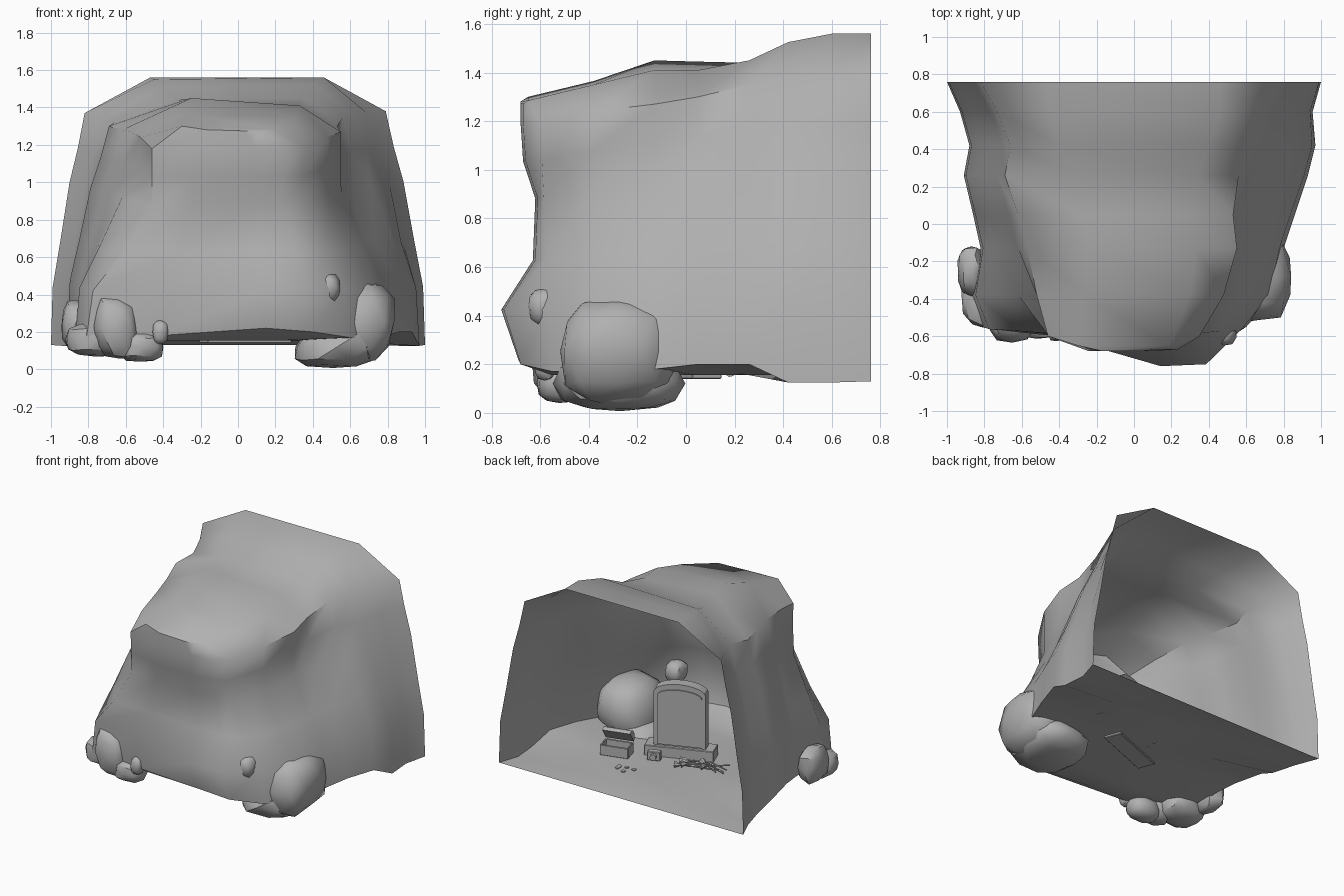
import bpy, bmesh, math, random
from mathutils import Vector, Matrix

random.seed(4)
cube = bpy.data.objects.get("Cube")
if cube:
    bpy.data.objects.remove(cube, do_unlink=True)

stone = bpy.data.materials.new("grey stone")
stone.use_nodes = True
GREY = (0.44, 0.44, 0.44, 1)
stone.diffuse_color = GREY
stone.node_tree.nodes["Principled BSDF"].inputs["Base Color"].default_value = GREY


def finish(name, bm, angle=40, matrix=None):
    if matrix:
        bm.transform(matrix)
    mesh = bpy.data.meshes.new(name)
    bm.to_mesh(mesh)
    bm.free()
    mesh.materials.append(stone)
    ob = bpy.data.objects.new(name, mesh)
    bpy.context.collection.objects.link(ob)
    bpy.ops.object.select_all(action="DESELECT")
    ob.select_set(True)
    bpy.context.view_layer.objects.active = ob
    bpy.ops.object.shade_smooth_by_angle(angle=math.radians(angle))
    return ob


def grid_faces(bm, rows):
    for a, b in zip(rows, rows[1:]):
        for i in range(len(a) - 1):
            bm.faces.new((a[i], b[i], b[i + 1], a[i + 1]))


def place(x, y, z, turn=0):
    return Matrix.Translation((x, y, z)) @ Matrix.Rotation(math.radians(turn), 4, "Z")


def box(name, size, matrix, bevel=0.004):
    bm = bmesh.new()
    bmesh.ops.create_cube(bm, size=1, matrix=Matrix.Diagonal((*size, 1)))
    bmesh.ops.bevel(bm, geom=bm.edges[:], offset=bevel, segments=1, affect="EDGES")
    return finish(name, bm, 30, matrix)


def rod(name, radius, length, matrix, sides=8, tip=None):
    bm = bmesh.new()
    bmesh.ops.create_cone(bm, cap_ends=True, segments=sides, radius1=radius,
                          radius2=radius if tip is None else tip, depth=length)
    return finish(name, bm, 40, matrix)


def arch_prism(name, width, side, rise, depth, matrix):
    """Upright slab with a rounded top."""
    bm = bmesh.new()
    h = width / 2
    pts = [(-h, 0), (h, 0)]
    pts += [(h * math.cos(a), side + rise * math.sin(a))
            for a in (math.pi * i / 10 for i in range(11))]
    face = bm.faces.new([bm.verts.new((x, -depth / 2, z)) for x, z in pts])
    out = bmesh.ops.extrude_face_region(bm, geom=[face])["geom"]
    bmesh.ops.translate(bm, vec=(0, depth, 0),
                        verts=[g for g in out if isinstance(g, bmesh.types.BMVert)])
    bmesh.ops.recalc_face_normals(bm, faces=bm.faces[:])
    return finish(name, bm, 30, matrix)


def rock(name, centre, radius, lean=0.0, rough=0.1):
    """Boulder: squared-off sphere with uneven corners."""
    bm = bmesh.new()
    bmesh.ops.create_icosphere(bm, subdivisions=2, radius=1)
    for v in bm.verts:
        p = v.co.normalized()
        p = Vector([math.copysign(abs(c) ** 0.75, c) for c in p])
        p *= 1 - rough * random.random()
        p.x += lean * p.z
        v.co = Vector(centre) + Vector([c * r for c, r in zip(p, radius)])
    return finish(name, bm, 35)


# Cave shell: arched rings from the open back to the front
# y, foot z, then for each side: foot x, shoulder x, shoulder z, crown x, crown z, lean gain
RINGS = [
    (.76, .13, (1, .82, 1.37, .47, 1.56, 1), (1, .79, 1.38, .46, 1.56, 1)),
    (.60, .125, (.93, .73, 1.34, .45, 1.55, 1), (.955, .69, 1.37, .46, 1.56, 1)),
    (.42, .125, (.88, .66, 1.32, .40, 1.51, 1), (.97, .62, 1.36, .40, 1.525, 1)),
    (.26, .2, (.91, .69, 1.30, .32, 1.44, 1), (.93, .56, 1.35, .34, 1.45, 1.1)),
    (.05, .2, (.86, .62, 1.28, .27, 1.445, 1), (.86, .53, 1.30, .31, 1.41, 1.4)),
    (-.13, .18, (.82, .57, 1.27, .25, 1.45, 1), (.80, .55, 1.27, .33, 1.41, 1.8)),
    (-.38, .17, (.87, .52, 1.24, .26, 1.365, 1.3), (.75, .48, 1.24, .30, 1.35, 2)),
    (-.55, .17, (.81, .46, 1.18, .30, 1.30, 2), (.60, .35, 1.19, .19, 1.285, 2)),
]
RISE = (0, .25, .45, .7, .85, 1)
LEAN = (0, .05, .28, .55, .8, 1)

bm = bmesh.new()
rings = []
for ring in RINGS:
    y, zb = ring[:2]
    front = ring is RINGS[-1]
    sides = []
    for sign, (foot, shoulder, zs, crown, zt, gain) in zip((-1, 1), ring[2:]):
        col = []
        for t, g in zip(RISE, LEAN):
            x = foot + (shoulder - foot) * min(1, g * gain)
            col.append(bm.verts.new((sign * x, y - (.05 * t if front else 0),
                                     zb + (zs - zb) * t)))
        col.append(bm.verts.new((sign * crown, y - (.1 if front else 0), zt)))
        sides.append(col)
    rings.append(sides)
grid_faces(bm, [left + right[::-1] for left, right in rings])

# Front wall of the cave, with a bulge low on one side
LEFT_Y = (-.58, -.6, -.6, -.61, -.66, -.68, -.68)
RIGHT_Y = (-.69, -.76, -.63, -.62, -.67, -.68, -.68)
left, right = rings[-1]
rows = []
for a, b, yl, yr in zip(left, right, LEFT_Y, RIGHT_Y):
    row = [a]
    lift = (.01, .05, .03) if a is left[0] else (-.015,) * 3 if a is left[-1] else (0,) * 3
    for f, y, dz in zip((.27, .68, .86), (yl, yr, yr + .01), lift):
        p = a.co.lerp(b.co, f)
        row.append(bm.verts.new((p.x, y, p.z + dz)))
    rows.append(row + [b])
grid_faces(bm, rows)
bm.faces.new(rows[-1])
bmesh.ops.recalc_face_normals(bm, faces=bm.faces[:])
foot = [(l[0].co.copy(), r[0].co.copy()) for l, r in rings]
front_foot = [v.co.copy() for v in rows[0]]
finish("cave_shell", bm, 50)

# Floor joining the feet of the shell
bm = bmesh.new()
floor_rows = []
for a, b in foot:
    row = [a.lerp(b, f) for f in (0, .25, .5, .75, 1)]
    for p in row[1:-1]:
        p.z = .155
    floor_rows.append([bm.verts.new(p) for p in row])
floor_rows.append([bm.verts.new(p) for p in front_foot])
for v in floor_rows[0]:
    v.co.z = .13
grid_faces(bm, floor_rows)
bmesh.ops.recalc_face_normals(bm, faces=bm.faces[:])
finish("cave_floor", bm, 60)

# Boulders through and around the walls
rock("large_boulder", (.635, -.28, .255), (.225, .26, .235), .08)
rock("large_boulder_toe", (.53, -.27, .12), (.24, .28, .12), .1)
rock("wall_rock", (.48, -.575, .435), (.07, .08, .08))
rock("side_rock", (-.87, -.25, .24), (.08, .14, .14))
rock("corner_rock_tall", (-.65, -.52, .22), (.125, .12, .18), -.15)
rock("corner_rock_low", (-.76, -.42, .16), (.17, .15, .1))
rock("corner_rock_front", (-.52, -.52, .12), (.13, .1, .085))
rock("corner_pebble", (-.415, -.58, .2), (.045, .05, .07))

# Headstone on a plinth
head = place(.04, 0, 0, 21)
box("headstone_plinth", (.48, .13, .09), head @ Matrix.Translation((0, 0, .185)))
arch_prism("headstone", .36, .40, .07, .08, head @ Matrix.Translation((0, 0, .22)))
arch_prism("headstone_panel", .31, .36, .05, .012,
           head @ Matrix.Translation((0, .043, .24)))

# Open chest
chest = place(.40, .24, .155, 15)
for sign in (-1, 1):
    box("chest_long_side", (.2, .012, .075), chest @ Matrix.Translation((0, sign * .05, .04)), .002)
    box("chest_end", (.012, .1, .075), chest @ Matrix.Translation((sign * .095, 0, .04)), .002)
box("chest_bottom", (.2, .1, .012), chest @ Matrix.Translation((0, 0, .008)), .002)
lid = chest @ Matrix.Translation((0, -.06, .085)) @ Matrix.Rotation(math.radians(50), 4, "X")
lid = lid @ Matrix.Translation((.1, .05, 0)) @ Matrix.Rotation(math.pi / 2, 4, "Z")
arch_prism("chest_lid", .11, .01, .035, .2, lid @ Matrix.Translation((0, .1, 0)))

# Small box with a round dial
dial_box = place(.14, .17, .19, 20)
box("dial_box", (.09, .045, .065), dial_box)
rod("dial", .022, .03, dial_box @ Matrix.Translation((0, .03, 0))
    @ Matrix.Rotation(math.pi / 2, 4, "X"), 12)

# Heap of flower stems and blooms
for i in range(12):
    x, y = -.22 + random.uniform(-.1, .1), .1 + random.uniform(-.05, .05)
    flat = place(x, y, .17 + .002 * i, random.uniform(-40, 40)) @ Matrix.Rotation(math.pi / 2, 4, "Y")
    rod("stem", .005, .17, flat, 6)
    if i % 2:
        rod("bloom", .008, .04, flat @ Matrix.Translation((0, 0, .09)), 7, .025)

# Loose coins on the floor
for i in range(6):
    rod("coin", .016, .006, place(.22 + random.uniform(-.07, .07),
                                  .42 + random.uniform(-.06, .06), .158), 10)
